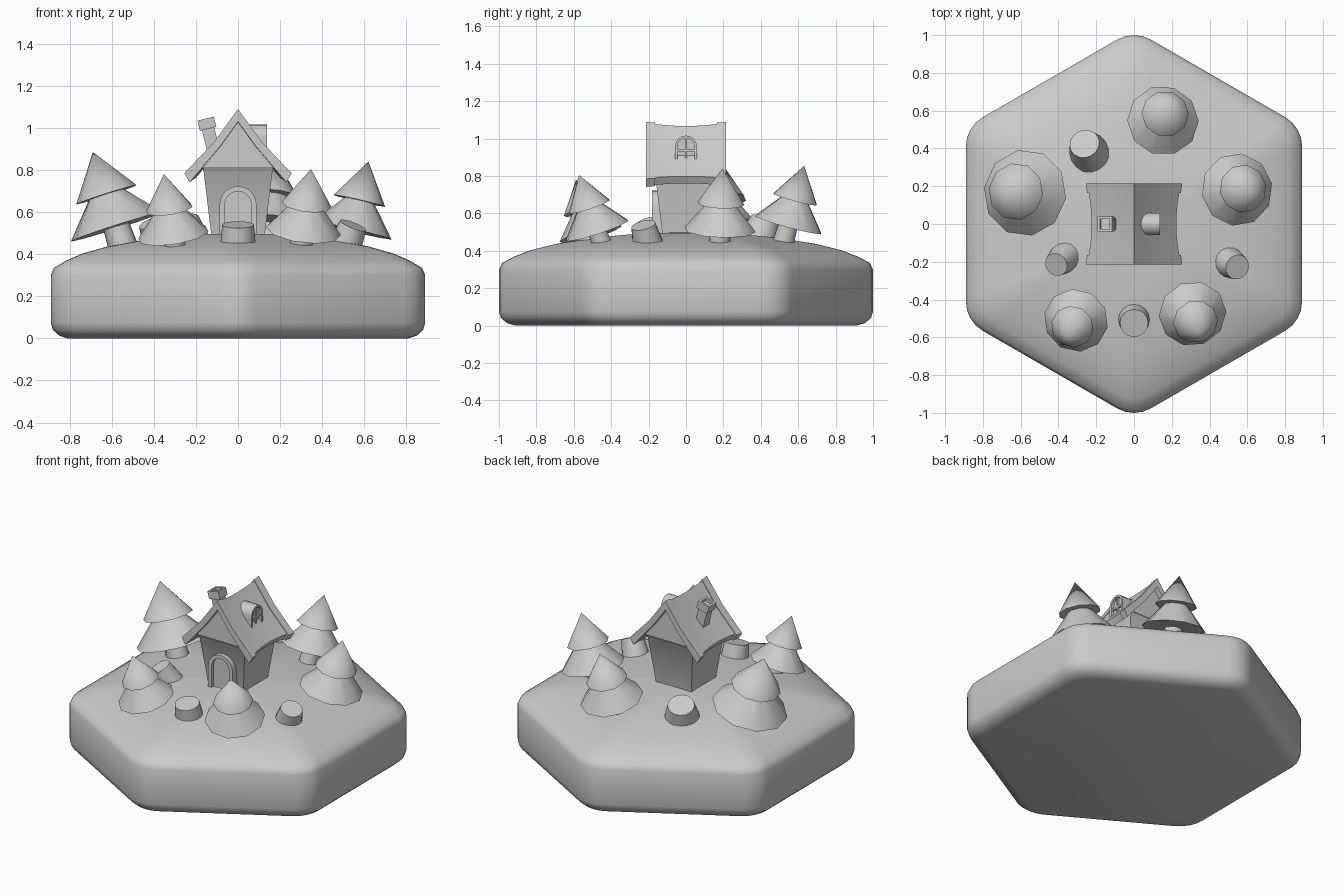
import bpy, bmesh, math
from mathutils import Vector, Matrix

cube = bpy.data.objects.get("Cube")
if cube:
    bpy.data.objects.remove(cube)

clay = bpy.data.materials.new("clay_grey")
clay.use_nodes = True
clay.diffuse_color = (0.6, 0.6, 0.6, 1)
clay.node_tree.nodes["Principled BSDF"].inputs["Base Color"].default_value = (0.6, 0.6, 0.6, 1)


def finish(name, bm, angle=30, matrix=None):
    """Turn a bmesh into a shaded object."""
    if matrix:
        bm.transform(matrix)
    bmesh.ops.recalc_face_normals(bm, faces=bm.faces)
    mesh = bpy.data.meshes.new(name)
    bm.to_mesh(mesh)
    bm.free()
    mesh.materials.append(clay)
    obj = bpy.data.objects.new(name, mesh)
    bpy.context.collection.objects.link(obj)
    bpy.ops.object.select_all(action='DESELECT')
    bpy.context.view_layer.objects.active = obj
    obj.select_set(True)
    bpy.ops.object.shade_smooth_by_angle(angle=math.radians(angle))
    return obj


def loft(name, rings, angle=30, matrix=None):
    """Skin a row of closed cross-sections and cap both ends."""
    bm = bmesh.new()
    rows = [[bm.verts.new(p) for p in ring] for ring in rings]
    n = len(rows[0])
    for a, b in zip(rows, rows[1:]):
        for i in range(n):
            j = (i + 1) % n
            bm.faces.new((a[i], a[j], b[j], b[i]))
    bm.faces.new(rows[0])
    bm.faces.new(rows[-1])
    return finish(name, bm, angle, matrix)


def frustum(name, start, end, r1, r2, sides, angle=40):
    """Round tapered solid between two points."""
    start, end = Vector(start), Vector(end)
    axis = end - start
    bm = bmesh.new()
    bmesh.ops.create_cone(bm, cap_ends=True, segments=sides, radius1=r1, radius2=r2,
                          depth=axis.length)
    turn = axis.to_track_quat('Z', 'Y').to_matrix().to_4x4()
    return finish(name, bm, angle, Matrix.Translation((start + end) / 2) @ turn)


def box(name, centre, size, matrix=Matrix()):
    bm = bmesh.new()
    bmesh.ops.create_cube(bm, size=1)
    place = Matrix.Translation(centre) @ Matrix.Diagonal((*size, 1))
    return finish(name, bm, 30, matrix @ place)


def rect(hx, hy, z):
    return [(-hx, -hy, z), (hx, -hy, z), (hx, hy, z), (-hx, hy, z)]


# Island: rounded hexagon, softly bevelled and domed
def hexagon(apothem, z):
    r = apothem * 0.2
    reach = (apothem - r) / math.cos(math.pi / 6)
    ring = []
    for corner in range(6):
        mid = math.radians(90 + 60 * corner)
        for step in range(-2, 3):
            a = mid + math.radians(15 * step)
            ring.append((reach * math.cos(mid) + r * math.cos(a),
                         reach * math.sin(mid) + r * math.sin(a), z))
    return ring


island = [(0.81, 0), (0.85, 0.013), (0.88, 0.04), (0.89, 0.075), (0.89, 0.3), (0.875, 0.335),
          (0.82, 0.368), (0.74, 0.403), (0.62, 0.437), (0.42, 0.472), (0.2, 0.495), (0.03, 0.5)]
loft("island", [hexagon(a, z) for a, z in island], 60)


# Trees: trunk and two stacked cones along a leaning axis
trees = {
    "left": ((-0.577, 0.165, 0.53), (-0.69, 0.18, 0.885), 0.23),
    "front_left": ((-0.307, -0.51, 0.49), (-0.352, -0.588, 0.78), 0.172),
    "front_right": ((0.31, -0.475, 0.51), (0.347, -0.572, 0.805), 0.18),
    "back": ((0.153, 0.547, 0.54), (0.18, 0.632, 0.855), 0.19),
    "right": ((0.545, 0.182, 0.513), (0.62, 0.195, 0.84), 0.193),
}
for side, (base, tip, r) in trees.items():
    base, tip = Vector(base), Vector(tip)
    frustum(side + "_tree_trunk", base.lerp(tip, -0.35), base.lerp(tip, 0.1), r * 0.32, r * 0.27, 10)
    frustum(side + "_tree_skirt", base, base.lerp(tip, 0.47), r, r * 0.33, 10)
    frustum(side + "_tree_top", base.lerp(tip, 0.43), tip, r * 0.66, 0, 10)

# Tree stumps
stumps = {
    "front": ((0, -0.5, 0.43), (0, -0.525, 0.54), 0.086, 0.075),
    "left": ((-0.365, -0.175, 0.44), (-0.412, -0.215, 0.55), 0.085, 0.063),
    "right": ((0.5, -0.2, 0.42), (0.547, -0.228, 0.537), 0.085, 0.066),
    "back": ((-0.235, 0.375, 0.44), (-0.262, 0.425, 0.56), 0.11, 0.08),
}
for side, (foot, top, r1, r2) in stumps.items():
    frustum(side + "_stump", foot, top, r1, r2, 16)

# House walls, flaring upwards, with the gable prism on top
loft("walls", [rect(0.122, 0.122, 0.45), rect(0.163, 0.163, 0.79), rect(0.17, 0.185, 0.82)])
loft("gable", [[(-0.17, y, 0.815), (0.17, y, 0.815), (0, y, 1.04)] for y in (-0.185, 0.185)])

# Roof: bent sheet, sagging along the ridge, with thicker end trims
outer = [(0, 1.09), (0.115, 0.932), (0.255, 0.785)]
inner = [(0.23, 0.742), (0.085, 0.912), (0, 1.03)]
half = outer + inner
section = half + [(-x, z) for x, z in reversed(half[1:-1])]
# Order the loop: outer right, inner right, inner left, outer left
section = outer + inner + [(-x, z) for x, z in reversed(inner[:2])] + \
          [(-x, z) for x, z in reversed(outer[1:])]


def roof(name, stations):
    loft(name, [[(x * s, y, 0.9 + (z - 0.9) * s) for x, z in section] for y, s in stations], 25)


roof("roof", [(y, 0.88 + 0.06 * (y / 0.17) ** 2) for y in (-0.17, -0.11, -0.055, 0, 0.055, 0.11, 0.17)])
for side, sign in (("front", -1), ("back", 1)):
    roof(side + "_roof_trim", [(sign * 0.165, 0.975), (sign * 0.215, 1)])


# Arched parts, facing -y before being turned into place
def arch(w, z0, spring):
    pts = [(w, z0)]
    pts += [(w * math.cos(a), spring + w * math.sin(a))
            for a in (math.pi * i / 10 for i in range(11))]
    return pts + [(-w, z0)]


def arch_solid(name, w, z0, spring, front, back, matrix=None):
    loft(name, [[(x, y, z) for x, z in arch(w, z0, spring)] for y in (front, back)], 40, matrix)


def arch_frame(name, w, t, z0, spring, front, back, matrix=None):
    pairs = zip(arch(w, z0, spring), arch(w - t, z0, spring))
    loft(name, [[(a[0], back, a[1]), (a[0], front, a[1]), (b[0], front, b[1]), (b[0], back, b[1])]
                for a, b in pairs], 40, matrix)


# Door
arch_frame("door_frame", 0.088, 0.025, 0.48, 0.635, -0.182, -0.11)
arch_solid("door", 0.068, 0.48, 0.635, -0.162, -0.11)

# Dormer window on the left roof slope
to_left = Matrix.Rotation(math.pi / 2, 4, 'Z')
arch_solid("dormer", 0.05, 0.875, 0.957, -0.12, -0.02, to_left)
arch_frame("window_frame", 0.059, 0.014, 0.875, 0.957, -0.138, -0.03, to_left)
box("window_sill", (0, -0.119, 0.881), (0.118, 0.038, 0.014), to_left)
box("window_mullion", (0, -0.122, 0.94), (0.012, 0.02, 0.13), to_left)
box("window_crossbar", (0, -0.122, 0.938), (0.1, 0.02, 0.012), to_left)

# Leaning chimney with a hollow cap
lean = Matrix.Translation((-0.148, 0, 1.02)) @ Matrix.Rotation(math.radians(-14), 4, 'Y')
box("chimney_shaft", (0, 0, -0.09), (0.06, 0.06, 0.19), lean)
loft("chimney_cap", [rect(0.04, 0.04, -0.025), rect(0.04, 0.04, 0.025), rect(0.026, 0.026, 0.025),
                     rect(0.026, 0.026, 0.005)], 30, lean)
